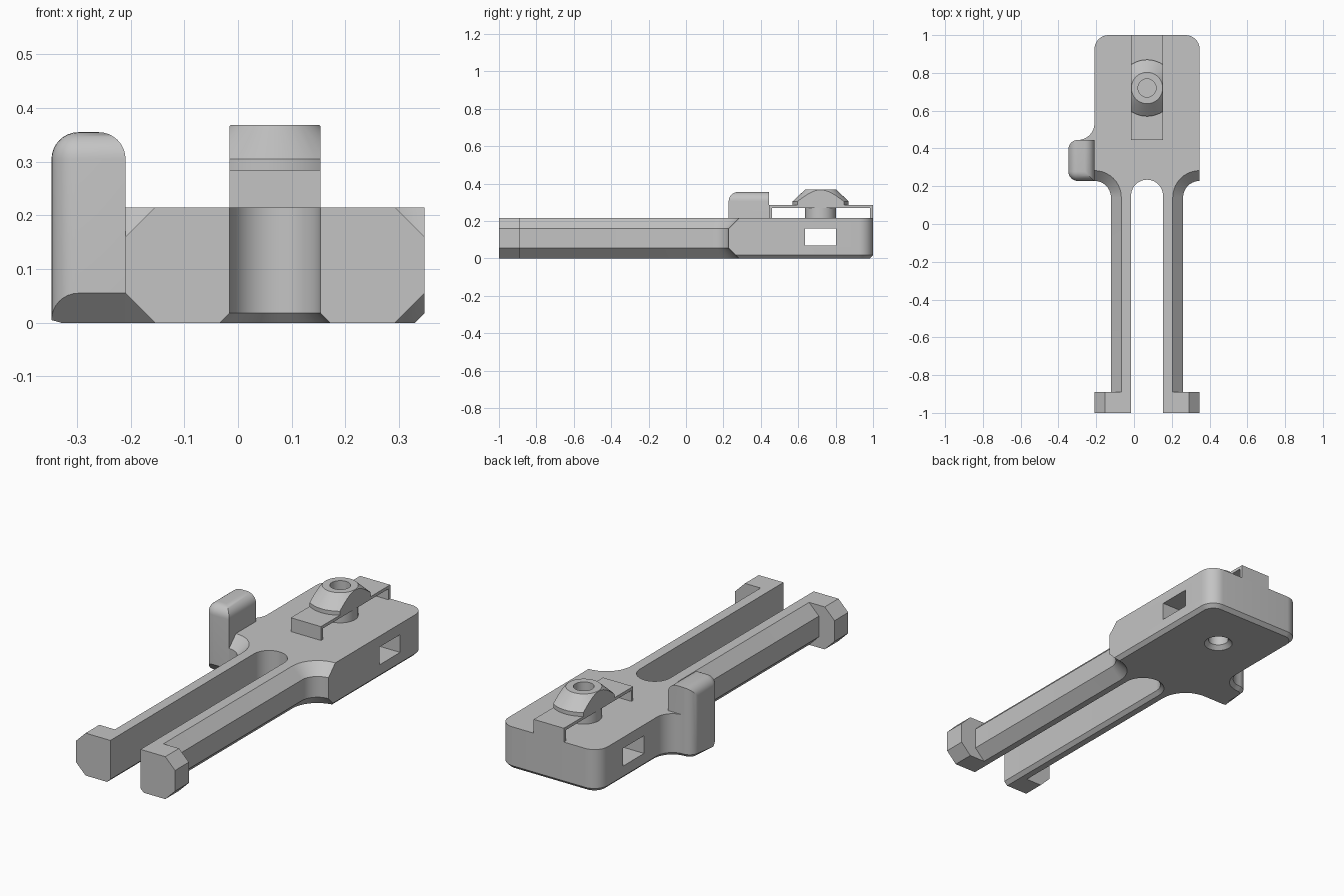
import bpy, bmesh
from math import sin, cos, radians, pi

if "Cube" in bpy.data.objects:
    bpy.data.objects.remove(bpy.data.objects["Cube"])

grey = bpy.data.materials.new("plain grey")
grey.use_nodes = True
grey.diffuse_color = (0.55, 0.55, 0.55, 1)
grey.node_tree.nodes["Principled BSDF"].inputs["Base Color"].default_value = (0.55, 0.55, 0.55, 1)

CX, CY = 0.069, 0.72              # middle of the body, middle of the post
W, S, R = 0.2785, 0.0845, 0.0875  # half width, slot half width, fillet radius
TOP, CH, EDGE = 0.215, 0.055, 0.018
FRONT = 0.228                     # front of the wide part of the body


def finish(bm, name):
    bmesh.ops.recalc_face_normals(bm, faces=bm.faces)
    mesh = bpy.data.meshes.new(name)
    bm.to_mesh(mesh)
    bm.free()
    mesh.materials.append(grey)
    ob = bpy.data.objects.new(name, mesh)
    bpy.context.collection.objects.link(ob)
    smooth(ob)
    return ob


def smooth(ob):
    bpy.ops.object.select_all(action='DESELECT')
    ob.select_set(True)
    bpy.context.view_layer.objects.active = ob
    bpy.ops.object.shade_smooth_by_angle(angle=radians(30))


def box(name, lo, hi):
    bm = bmesh.new()
    bmesh.ops.create_cube(bm, size=1)
    for v in bm.verts:
        v.co = [l + (c + 0.5) * (h - l) for c, l, h in zip(v.co, lo, hi)]
    return finish(bm, name)


def lathe(profile):
    bm = bmesh.new()
    vs = [bm.verts.new((CX + r, CY, z)) for r, z in profile]
    es = [bm.edges.new(p) for p in zip(vs, vs[1:])]
    bmesh.ops.spin(bm, geom=vs + es, cent=(CX, CY, 0), axis=(0, 0, 1),
                   angle=2 * pi, steps=48, use_merge=False)
    bmesh.ops.remove_doubles(bm, verts=bm.verts, dist=0.0001)
    return bm


def arc(cx, cy, r, a0, a1, inset, chamfer, n=10):
    """Outline points (x, y, inset x, inset y, is chamfered)."""
    out = []
    for i in range(n + 1):
        a = radians(a0 + (a1 - a0) * i / n)
        out.append((cx + r * cos(a), cy + r * sin(a), inset * cos(a), inset * sin(a), chamfer))
    return out


def half_outline(with_lug):
    pts = arc(0, 0.15, S, 90, 0, EDGE, False)
    pts += [(S, -1, EDGE, 0, False), (W, -1, -CH, 0, True),
            (W, -0.89, -CH, 0, True), (W - R, -0.89, -CH, 0, True)]
    pts += arc(W, FRONT - R, R, 180, 90, CH, True)
    if with_lug:
        pts += [(W, 0.31, 0, 0, False), (W + R, 0.31, 0, 0, False)]
        pts += arc(W + R, 0.445 + R, R, 270, 180, EDGE, False)
    return pts + arc(W - 0.075, 0.925, 0.075, 0, 90, -EDGE, False)


# Forked body: one outline, stacked in rings to form the chamfers
left = half_outline(False)
right = [(-x, y, -ox, oy, c) for x, y, ox, oy, c in half_outline(True)]
outline = left + right[:0:-1]
bm = bmesh.new()
rings = []
for z in (0, EDGE, CH, TOP - CH, TOP):
    ring = []
    for x, y, ox, oy, chamfered in outline:
        if chamfered:
            k = max(0, 1 - z / CH, 1 - (TOP - z) / CH)
        else:
            k = max(0, 1 - z / EDGE)
        px = min(x + ox * k, W - max(0, EDGE - z))
        ring.append(bm.verts.new((CX + px, y + oy * k, z)))
    rings.append(ring)
count = len(outline)
for low, high in zip(rings, rings[1:]):
    for i in range(count):
        j = (i + 1) % count
        bm.faces.new((low[i], low[j], high[j], high[i]))
caps = [bm.faces.new(rings[0]), bm.faces.new(rings[-1])]
bm.normal_update()
bmesh.ops.triangulate(bm, faces=caps, ngon_method='EAR_CLIP')
body = finish(bm, "forked_body")

# Side window and countersunk hole underneath
window = box("window_cutter", (-0.5, 0.635, 0.07), (0.5, 0.802, 0.16))
hole = finish(lathe([(0, -0.01), (0.078, -0.01), (0.048, 0.02), (0.048, 0.1), (0, 0.1)]),
              "hole_cutter")
for cutter in (window, hole):
    cutter.hide_render = True
    mod = body.modifiers.new("cut", 'BOOLEAN')
    mod.operation = 'DIFFERENCE'
    mod.solver = 'EXACT'
    mod.object = cutter
    bpy.context.view_layer.objects.active = body
    bpy.ops.object.modifier_apply(modifier=mod.name)
    bpy.data.objects.remove(cutter)
smooth(body)

# Upright thumb lug on the right side
bm = bmesh.new()
x0, x1, y0, y1, top = -0.3475, CX - W, FRONT, 0.445, 0.355
prof = [(y0, CH), (y0 + CH, 0), (y1, 0), (y1, top), (y0, top)]
face = bm.faces.new([bm.verts.new((x0, y, z)) for y, z in prof])
ext = bmesh.ops.extrude_face_region(bm, geom=[face])
bmesh.ops.translate(bm, vec=(x1 - x0, 0, 0),
                    verts=[g for g in ext["geom"] if isinstance(g, bmesh.types.BMVert)])
bmesh.ops.recalc_face_normals(bm, faces=bm.faces)
rounded = []
for e in bm.edges:
    a, b = e.verts[0].co, e.verts[1].co
    mid, d = (a + b) / 2, b - a
    upper = mid.z > top - 0.001 and mid.y < y1 - 0.001
    upright = mid.x < x0 + 0.001 and abs(d.z) > 0.1
    if upper or upright:
        rounded.append(e)
bmesh.ops.bevel(bm, geom=rounded, offset=0.05, offset_type='OFFSET', segments=8,
                profile=0.5, affect='EDGES')
bottom = []
for e in bm.edges:
    mid = (e.verts[0].co + e.verts[1].co) / 2
    if abs(mid.z) < 0.001 and mid.x < x1 - 0.03 and mid.y > y0 + CH + 0.001:
        bottom.append(e)
bmesh.ops.bevel(bm, geom=bottom, offset=EDGE, segments=1, affect='EDGES')
finish(bm, "thumb_lug")

# Raised spring strip standing on a leg at each end
box("spring_strip", (CX - S, 0.445, 0.27), (CX + S, 1, 0.285))
for name, y in (("front", 0.445), ("back", 0.985)):
    box(name + "_strip_leg", (CX - S, y, TOP - 0.01), (CX + S, y + 0.015, 0.27))

# Post with a conical head, trimmed flat on both sides
bm = lathe([(0, 0.29), (0.048, 0.29), (0.048, 0.368), (0.083, 0.368), (0.15, 0.305),
            (0.15, 0.285), (0.083, 0.285), (0.083, 0.2), (0, 0.2)])
for side in (-1, 1):
    cut = bmesh.ops.bisect_plane(bm, geom=bm.verts[:] + bm.edges[:] + bm.faces[:],
                                 plane_co=(CX + side * S, 0, 0), plane_no=(side, 0, 0),
                                 clear_outer=True)
    edges = [g for g in cut["geom_cut"] if isinstance(g, bmesh.types.BMEdge)]
    bmesh.ops.holes_fill(bm, edges=edges, sides=0)
finish(bm, "post_and_head")
